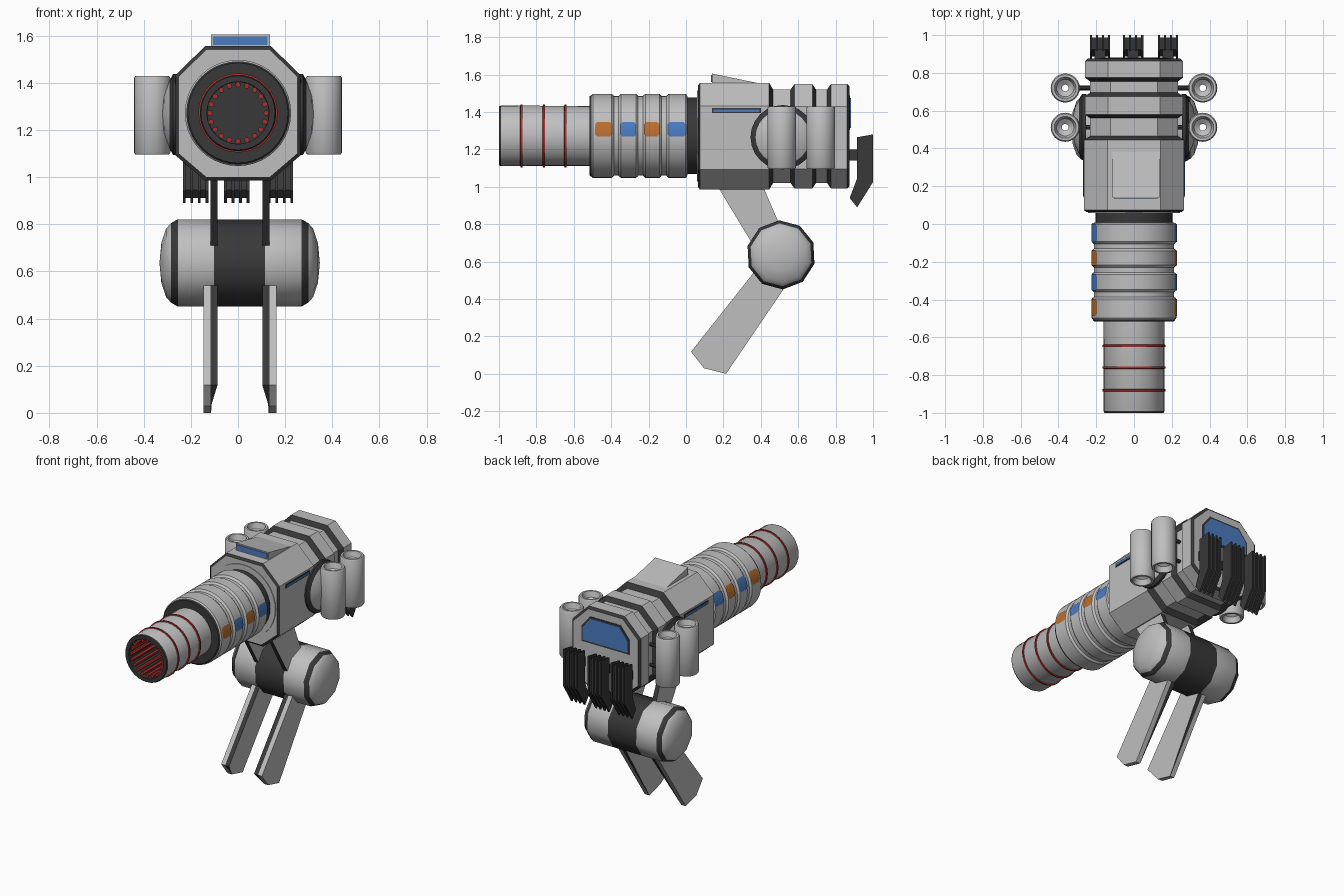
import bpy, bmesh, math
from mathutils import Vector

if "Cube" in bpy.data.objects:
    bpy.data.objects.remove(bpy.data.objects["Cube"])

COLOURS = [("light_grey", (0.52, 0.52, 0.52)), ("charcoal", (0.04, 0.04, 0.04)),
           ("blue", (0.07, 0.2, 0.53)), ("orange", (0.5, 0.16, 0.03)),
           ("red", (0.42, 0.03, 0.03))]
MATS = []
for n, c in COLOURS:
    m = bpy.data.materials.new(n)
    m.diffuse_color = (*c, 1)
    m.use_nodes = True
    m.node_tree.nodes["Principled BSDF"].inputs["Base Color"].default_value = m.diffuse_color
    MATS.append(m)
GREY, DARK, BLUE, ORANGE, RED = range(5)
ZC = 1.272  # height of the barrel axis


def make(name, verts, faces, mats, smooth=None, closed=True):
    me = bpy.data.meshes.new(name)
    me.from_pydata([tuple(v) for v in verts], [], faces)
    for m in MATS:
        me.materials.append(m)
    for p, i in zip(me.polygons, mats):
        p.material_index = i
    bm = bmesh.new()
    bm.from_mesh(me)
    bmesh.ops.remove_doubles(bm, verts=bm.verts, dist=1e-5)
    if closed:
        bmesh.ops.recalc_face_normals(bm, faces=bm.faces)
    bm.to_mesh(me)
    bm.free()
    ob = bpy.data.objects.new(name, me)
    bpy.context.collection.objects.link(ob)
    if smooth:
        bpy.ops.object.select_all(action='DESELECT')
        ob.select_set(True)
        bpy.context.view_layer.objects.active = ob
        bpy.ops.object.shade_smooth_by_angle(angle=math.radians(smooth))
    return ob


def loft(name, rings, mats, smooth=None, loop=False):
    """Skin a list of equal rings; mats gives one colour per span."""
    n, k = len(rings[0]), len(rings)
    faces, fm = [], []
    for i in range(k if loop else k - 1):
        j = (i + 1) % k
        for a in range(n):
            b = (a + 1) % n
            faces.append((i * n + a, i * n + b, j * n + b, j * n + a))
            fm.append(mats[i] if isinstance(mats, list) else mats)
    return make(name, [v for r in rings for v in r], faces, fm, smooth)


def lathe(name, prof, mats, axis='y', at=(0, 0, 0), n=32, phase=0, smooth=35, loop=False, flip=1):
    """Spin (radius, distance) points round an axis."""
    rings = []
    for r, t in prof:
        ring = []
        for i in range(n):
            a = phase + math.tau * i / n
            c, s = r * math.cos(a), r * math.sin(a)
            t2 = t * flip
            p = {'x': (t2, c, s), 'y': (c, t2, s), 'z': (c, s, t2)}[axis]
            ring.append(Vector(at) + Vector(p))
        rings.append(ring)
    return loft(name, rings, mats, smooth, loop)


def prism(name, pts, axis, a, b, mat, edge=None):
    """Extrude a 2D outline along x (y,z points) or y (x,z points)."""
    put = (lambda p, t: (t, p[0], p[1])) if axis == 'x' else (lambda p, t: (p[0], t, p[1]))
    n = len(pts)
    v = [put(p, a) for p in pts] + [put(p, b) for p in pts]
    f = [tuple(range(n)), tuple(range(n, 2 * n))]
    f += [(i, (i + 1) % n, n + (i + 1) % n, n + i) for i in range(n)]
    return make(name, v, f, [mat] * 2 + [mat if edge is None else edge] * n)


def box(name, lo, hi, mat):
    return prism(name, [(lo[1], lo[2]), (hi[1], lo[2]), (hi[1], hi[2]), (lo[1], hi[2])],
                 'x', lo[0], hi[0], mat)


# octagonal body with recessed bands and dark step faces
octagon = [(.14, .283), (.265, .16), (.265, -.18), (.14, -.287),
           (-.14, -.287), (-.265, -.18), (-.265, .16), (-.14, .283)]
spans = [(.064, 0, GREY), (.064, .95, DARK), (.074, 1, GREY), (.445, 1, DARK), (.465, .88, GREY),
         (.56, .88, DARK), (.58, .98, GREY), (.675, .98, DARK), (.695, .88, GREY),
         (.755, .88, DARK), (.775, .98, GREY), (.862, .98, DARK), (.875, .93, GREY), (.875, 0, GREY)]
loft("body", [[(x * s, y, ZC + z * s) for x, z in octagon] for y, s, _ in spans],
     [m for _, _, m in spans])

# sight wedge with blue front pane
prism("sight_wedge", [(.14, 1.5), (.14, 1.605), (.43, 1.545), (.43, 1.5)], 'x', -.115, .135, GREY)
box("sight_pane", (-.105, .134, 1.561), (.125, .141, 1.597), BLUE)

# rear window
def window(g):
    return [(-.17 - g, 1.315 - g), (.17 + g, 1.315 - g), (.17 + g, 1.40 + g / 2),
            (.11 + g / 2, 1.475 + g), (-.11 - g / 2, 1.475 + g), (-.17 - g, 1.40 + g / 2)]
prism("window_frame", window(.012), 'y', .872, .878, DARK)
prism("rear_window", window(0), 'y', .874, .881, BLUE)

# collar between body and sleeve
lathe("collar", [(0, -.01), (.205, -.01), (.205, .07), (0, .07)], DARK, at=(0, 0, ZC))
lathe("collar_flange", [(0, .058), (.243, .058), (.243, .07), (0, .07)], GREY, at=(0, 0, ZC))

# ringed sleeve
bands = [(-.505, -.39), (-.355, -.26), (-.225, -.135), (-.10, .005)]
prof, mats = [(.15, -.515), (.212, -.515)], [DARK, DARK]
for a, b in bands:
    prof += [(.219, a), (.225, a + .008), (.225, b - .008), (.219, b), (.213, b + .004), (.213, b + .03)]
    mats += [GREY] * 6
prof[-2:] = [(.2, .01), (.15, .01)]
mats = mats[:len(prof) - 1]
lathe("sleeve", prof, mats, at=(0, 0, ZC), n=40)

# coloured patches wrapped on the sleeve rings
for side, a0, a1 in (("right", -1, 19), ("left", 150, 172)):
    for i, (a, b) in enumerate(bands):
        v, f = [], []
        for k in range(7):
            t = math.radians(a0 + (a1 - a0) * k / 6)
            ins = .012 if k in (0, 6) else 0
            for y in (max(a, -.49) + .004 + ins, b - .006 - ins):
                v.append((.2275 * math.cos(t), y, ZC + .2275 * math.sin(t)))
            if k:
                f.append((2 * k - 2, 2 * k - 1, 2 * k + 1, 2 * k)[::-1])
        make(f"{side}_patch_{i}", v, f, [BLUE if i % 2 else ORANGE] * 6, closed=False)

# hollow barrel with dark rim and bore
lathe("barrel", [(.16, -.45), (.162, -.99), (.157, -1.0), (.132, -1.0), (.130, -.60), (0, -.60)],
      [GREY, DARK, DARK, DARK, DARK], at=(0, 0, ZC))
for i, y in enumerate((-.88, -.76, -.645)):
    lathe(f"barrel_ring_{i}", [(.158, y - .007), (.168, y - .005), (.168, y + .005), (.158, y + .007)],
          RED, at=(0, 0, ZC), loop=True)
# red rods lining the bore
for i in range(20):
    a = math.tau * i / 20
    lathe(f"bore_rod_{i}", [(0, -.985), (.012, -.985), (.012, -.61), (0, -.61)], RED,
          at=(.12 * math.cos(a), 0, ZC + .12 * math.sin(a)), n=6, phase=a)

for s, side in ((1, "right"), (-1, "left")):
    # round side hub and slot
    lathe(f"{side}_hub", [(0, 0), (.172, 0), (.172, .02), (.145, .035), (.10, .058), (.05, .068), (0, .07)],
          [DARK, DARK, DARK, GREY, GREY, GREY], 'x', (s * .255, .517, 1.265), n=24, flip=s)
    xs = sorted((s * .26, s * .268))
    box(f"{side}_slot_frame", (xs[0], .14, 1.394), (xs[1], .40, 1.420), DARK)
    xs = sorted((s * .264, s * .270))
    box(f"{side}_slot", (xs[0], .148, 1.401), (xs[1], .392, 1.413), BLUE)
    # hollow canisters on short rods
    for j, y in enumerate((.512, .72)):
        lathe(f"{side}_canister_{j}",
              [(.077, -.158), (.077, .158), (.071, .167), (.058, .167), (.046, .13), (.018, .11),
               (.018, -.11), (.046, -.13), (.058, -.167), (.071, -.167)],
              GREY, 'z', (s * .364, y, 1.262), n=24, loop=True)
        for z in (1.19, 1.33):
            lathe(f"{side}_canister_rod_{j}", [(0, .2), (.012, .2), (.012, .30), (0, .30)],
                  DARK, 'x', (0, y, z), n=8, flip=s)

# three finned rear claws
claw = [(.915, 1.265), (1.0, 1.28), (1.0, 1.025), (.915, .89), (.875, .94), (.915, 1.045)]
core = [(.925, 1.25), (.988, 1.26), (.988, 1.03), (.917, .912), (.888, .945), (.925, 1.04)]
for i, x in enumerate((-.18, -.005, .18)):
    prism(f"claw_core_{i}", core, 'x', x - .045, x + .045, DARK)
    for k in (-.048, -.016, .016, .048):
        prism(f"claw_fin_{i}", claw, 'x', x + k - .006, x + k + .006, DARK)
    box(f"claw_stem_{i}", (x - .03, .86, 1.14), (x + .03, .93, 1.20), DARK)

# hinge drum with dark centre, dark rims and domed ends
half = [(.185, .108, GREY), (.185, .262, DARK), (.180, .272, DARK), (.168, .292, GREY),
        (.145, .312, GREY), (.085, .332, GREY), (0, .34, GREY)]
prof = [(r, -t) for r, t, _ in half[::-1]] + [(r, t) for r, t, _ in half]
fwd = [m for _, _, m in half[:-1]]
lathe("hinge_drum", prof, fwd[::-1] + [DARK] + fwd, 'x', (.007, .508, .636), n=10,
      phase=math.radians(93), smooth=40)

# upper and lower leg arms: light faces, dark edges
upper = [(.11, 1.10), (.18, .984), (.342, .716), (.40, .62), (.57, .64), (.49, .82), (.42, .984), (.37, 1.10)]
lower = [(.027, .118), (.096, .03), (.214, .0), (.52, .45), (.60, .56), (.43, .64), (.353, .53)]
for s, side in ((1, "right"), (-1, "left")):
    X = lambda d: .008 + s * d
    prism(f"{side}_upper_arm", upper, 'x', X(.095), X(.125), GREY, DARK)
    inner = prism(f"{side}_lower_arm", lower, 'x', X(.095), X(.125), GREY, DARK)
    for v in inner.data.vertices:  # taper the foot on its inner side
        if v.co.z < .1 and abs(v.co.x - X(.095)) < .001:
            v.co.x = X(.122)
    prism(f"{side}_lower_arm_cover", lower, 'x', X(.125), X(.155), GREY)
